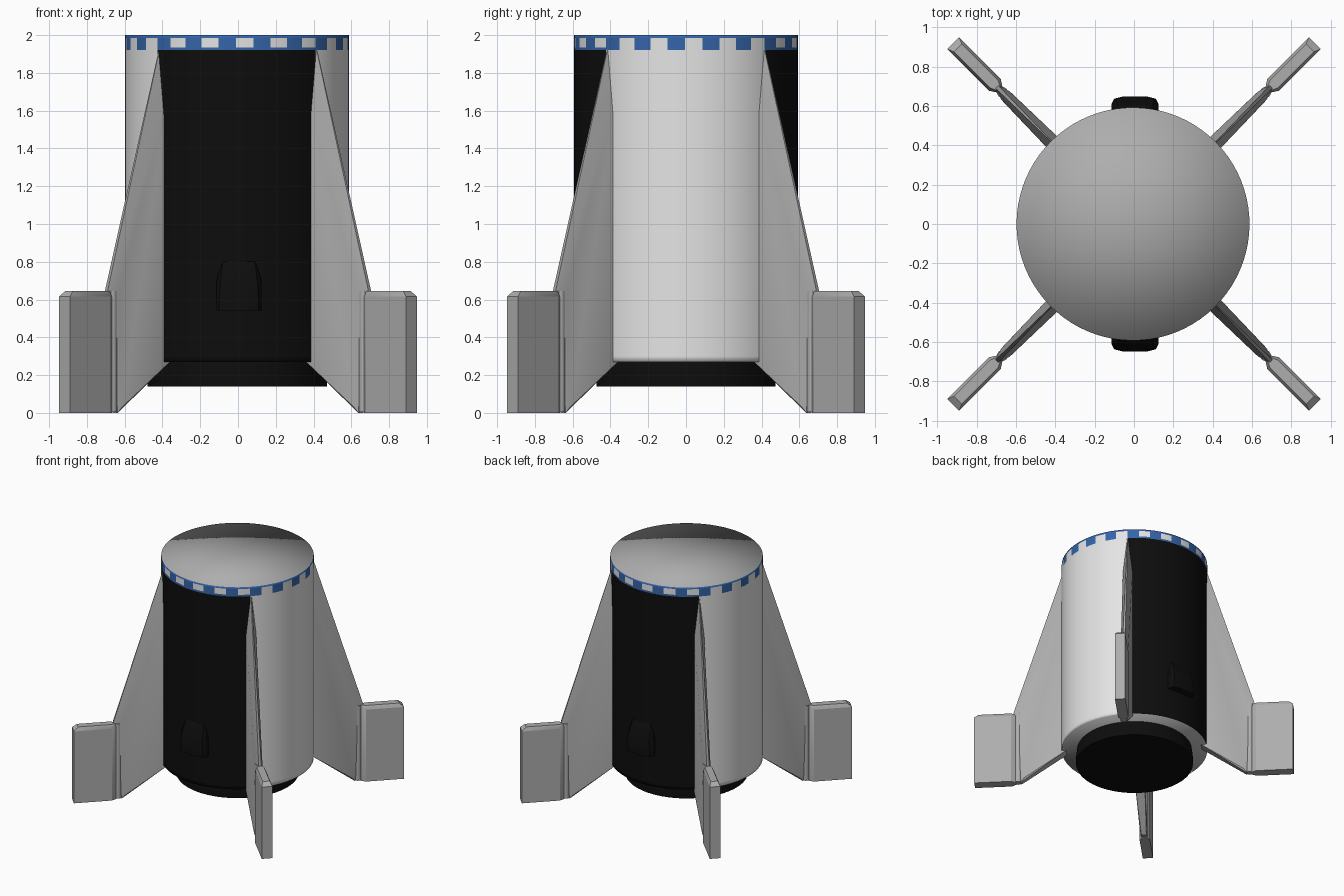
import bpy, bmesh, math
from mathutils import Matrix, Vector

if "Cube" in bpy.data.objects:
    bpy.data.objects.remove(bpy.data.objects["Cube"])

CX, R, N = -0.005, 0.592, 80


def material(name, rgb):
    m = bpy.data.materials.new(name)
    m.diffuse_color = (*rgb, 1)
    m.use_nodes = True
    m.node_tree.nodes["Principled BSDF"].inputs["Base Color"].default_value = m.diffuse_color
    return m


WHITE = material("white paint", (0.78, 0.78, 0.78))
GREY = material("grey metal", (0.42, 0.42, 0.42))
BLACK = material("black paint", (0.004, 0.004, 0.004))
BLUE = material("blue band", (0.035, 0.13, 0.40))


def finish(name, bm, mats, angle=None, matrix=None):
    bmesh.ops.recalc_face_normals(bm, faces=bm.faces)
    me = bpy.data.meshes.new(name)
    bm.to_mesh(me)
    bm.free()
    ob = bpy.data.objects.new(name, me)
    bpy.context.collection.objects.link(ob)
    for m in mats:
        me.materials.append(m)
    if matrix:
        me.transform(matrix)
    if angle is None:
        for p in me.polygons:
            p.use_smooth = True
    else:
        bpy.ops.object.select_all(action='DESELECT')
        ob.select_set(True)
        bpy.context.view_layer.objects.active = ob
        bpy.ops.object.shade_smooth_by_angle(angle=math.radians(angle))
    return ob


def hull(name, pts, mat, matrix, angle=25):
    """Convex solid around points given as (out, half width, height), mirrored in width."""
    bm = bmesh.new()
    for r, t, z in pts:
        for s in (1, -1):
            bm.verts.new((r, s * t, z))
    res = bmesh.ops.convex_hull(bm, input=bm.verts)
    junk = {v for v in res["geom_interior"] if isinstance(v, bmesh.types.BMVert)}
    bmesh.ops.delete(bm, geom=list(junk), context='VERTS')
    bmesh.ops.dissolve_limit(bm, angle_limit=0.01, verts=bm.verts, edges=bm.edges)
    return finish(name, bm, [mat], angle, matrix)


def lathe(bm, profile, n, start=0.0, rule=None, cap=0):
    """Closed solid of revolution with fan caps."""
    rings = [[bm.verts.new((CX + r * math.cos(start + 2 * math.pi * i / n),
                            r * math.sin(start + 2 * math.pi * i / n), z))
              for i in range(n)] for r, z in profile]
    for k in range(len(rings) - 1):
        for i in range(n):
            j = (i + 1) % n
            f = bm.faces.new((rings[k][i], rings[k][j], rings[k + 1][j], rings[k + 1][i]))
            if rule:
                f.material_index = rule(k, i)
    for ring, z in ((rings[0], profile[0][1]), (rings[-1], profile[-1][1])):
        c = bm.verts.new((CX, 0, z))
        for i in range(n):
            bm.faces.new((c, ring[i], ring[(i + 1) % n])).material_index = cap


# Main hull: black front and back, white sides, blue band with white windows
def hull_colour(k, i):
    a = math.radians(-0.5 + 4.5 * (i + 0.5))
    side = abs(math.cos(a)) > abs(math.sin(a))
    window = i % 4 < 2
    if k < 2:
        return 0 if side else 1
    if k == 2:
        return 0 if window and side else 2
    if k == 3:
        return 0 if window else 2
    return 2


bm = bmesh.new()
lathe(bm, [(R, z) for z in (0.27, 0.30, 1.92, 1.935, 1.985, 2.0)], N,
      math.radians(-0.5), hull_colour, cap=3)
finish("main_hull", bm, [WHITE, BLACK, BLUE, GREY])

# Engine ring under the hull
bm = bmesh.new()
lathe(bm, [(0.475, 0.14), (0.475, 0.20), (0.465, 0.275)], 64)
finish("engine_ring", bm, [BLACK], 30)

# Four fins with hinges and landing flaps
for k, place in enumerate(("right_back", "left_back", "left_front", "right_front")):
    turn = Matrix.Rotation(math.radians(45 + 90 * k), 4, 'Z')
    hull("fin_" + place, [
        (0.55, 0.040, 0.27), (0.55, 0.040, 1.70), (0.59, 0.002, 1.925),
        (0.985, 0.010, 0.65), (0.975, 0.012, 0.60), (0.92, 0.020, 0.0),
        (0.925, 0.030, 0.62), (0.90, 0.031, 0.03)], GREY, turn)

    bm = bmesh.new()
    bmesh.ops.create_cone(bm, cap_ends=True, segments=16, radius1=0.028,
                          radius2=0.028, depth=0.64)
    finish("hinge_" + place, bm, [GREY], 30, turn @ Matrix.Translation((0.945, 0, 0.325)))

    plan = [(0.962, 0.018), (1.0, 0.042), (1.30, 0.042)]
    flap = [(r, t, z) for r, t in plan for z in (0.0, 0.615)]
    flap += [(0.972, 0.012, 0.645), (1.005, 0.028, 0.645), (1.265, 0.028, 0.645)]
    hull("flap_" + place, flap, GREY, turn)

# Black fairings on the front and back of the hull
for name, deg in (("fairing_front", -90), ("fairing_back", 90)):
    hull(name, [(0.55, 0.12, 0.54), (0.61, 0.12, 0.54), (0.637, 0.105, 0.54),
                (0.648, 0.06, 0.54), (0.55, 0.12, 0.70), (0.605, 0.12, 0.69),
                (0.637, 0.10, 0.67), (0.648, 0.06, 0.66),
                (0.55, 0.09, 0.81), (0.59, 0.085, 0.80)],
         BLACK, Matrix.Translation((0.005, 0, 0)) @ Matrix.Rotation(math.radians(deg), 4, 'Z'))
